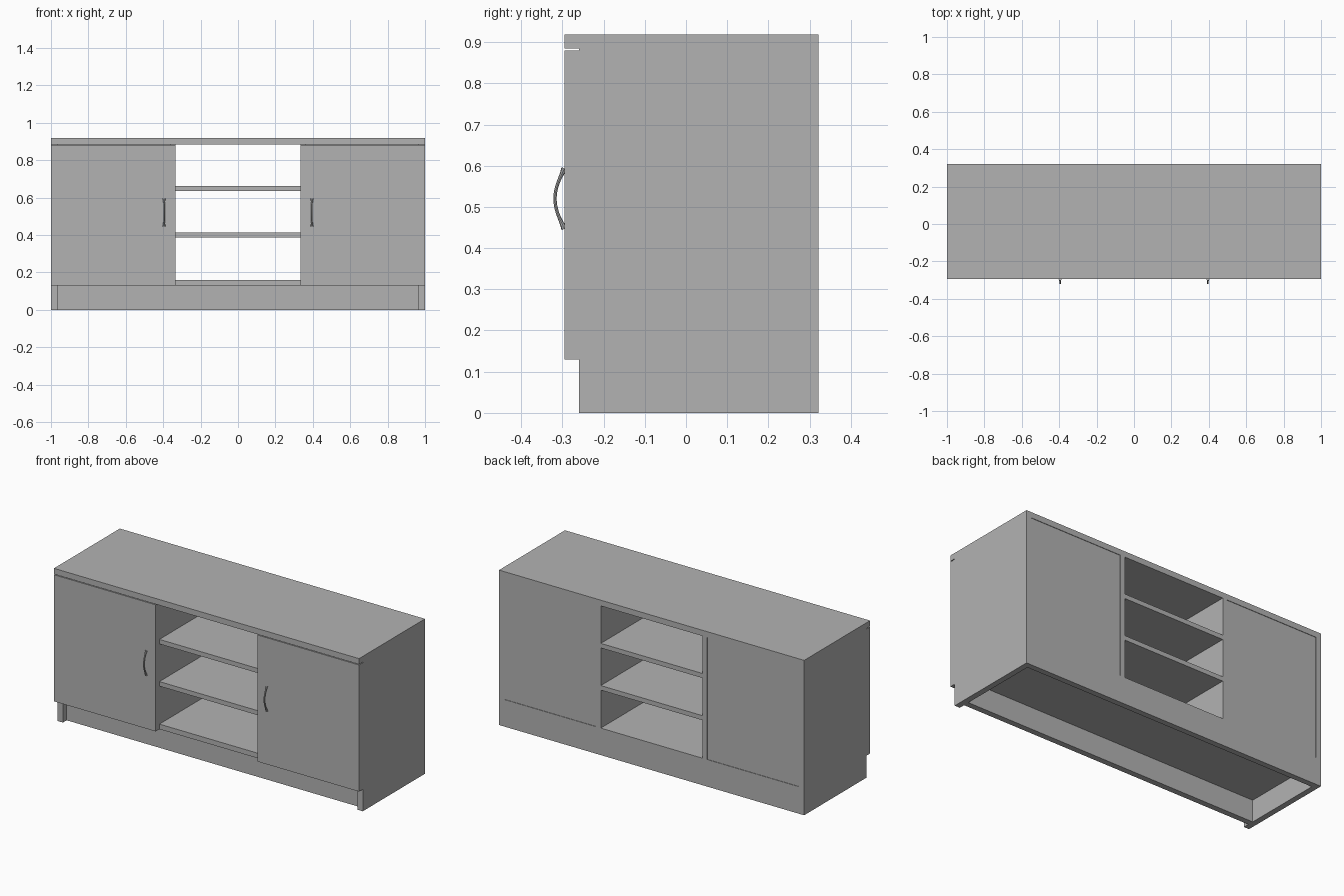
import bpy
import math

cube = bpy.data.objects.get("Cube")
if cube:
    bpy.data.objects.remove(cube, do_unlink=True)

# Single matte grey for the whole unit
GREY = (0.45, 0.45, 0.45, 1)
grey = bpy.data.materials.new("plain grey")
grey.use_nodes = True
grey.diffuse_color = GREY
grey.node_tree.nodes["Principled BSDF"].inputs["Base Color"].default_value = GREY

# Shared dimensions
BOARD = 0.034
BACK = 0.322
FRONT = -0.26        # front edge of the carcass
FACE = -0.295        # front of the doors and top
HEIGHT = 0.918
UNDER_TOP = HEIGHT - BOARD
BASE = 0.13          # underside of the bottom board
FLOOR = 0.16         # upper side of the bottom board
OPENING = 0.333      # half width of the open bay
INNER = 1 - BOARD    # inner face of the side panels


def board(name, xs, ys, zs):
    """Axis-aligned board given by its limits on each axis."""
    limits = (xs, ys, zs)
    bpy.ops.mesh.primitive_cube_add(size=1, location=[sum(p) / 2 for p in limits])
    ob = bpy.context.object
    ob.name = name
    ob.scale = [abs(b - a) for a, b in limits]
    bpy.ops.object.transform_apply(location=False, rotation=False, scale=True)
    ob.data.materials.append(grey)
    return ob


def handle(name, x):
    """Bowed pull, slimmer in the middle than at its feet."""
    curve = bpy.data.curves.new(name, "CURVE")
    curve.dimensions = "3D"
    curve.bevel_depth = 0.005
    curve.bevel_resolution = 2
    curve.use_fill_caps = True
    count = 17
    path = curve.splines.new("POLY")
    path.points.add(count - 1)
    for i, point in enumerate(path.points):
        t = 2 * i / (count - 1) - 1
        y = FACE - 0.023 * math.cos(t * math.pi / 2)
        point.co = (x, y, 0.52 + 0.073 * t, 1)
        point.radius = 0.8 + 0.8 * t ** 6
    ob = bpy.data.objects.new(name, curve)
    bpy.context.collection.objects.link(ob)
    bpy.ops.object.select_all(action="DESELECT")
    ob.select_set(True)
    bpy.context.view_layer.objects.active = ob
    bpy.ops.object.convert(target="MESH")
    ob = bpy.context.object
    ob.data.materials.clear()
    ob.data.materials.append(grey)
    bpy.ops.object.shade_smooth_by_angle()


# Top, bottom and plinth
board("top", (-1, 1), (FACE, BACK), (UNDER_TOP, HEIGHT))
board("bottom_board", (-INNER, INNER), (FRONT, BACK), (BASE, FLOOR))
board("plinth_front", (-INNER, INNER), (FRONT + 0.035, FRONT + 0.07), (0, BASE))
board("plinth_back", (-INNER, INNER), (BACK - BOARD, BACK), (0, BASE))

# Parts mirrored left and right
for side, s in (("left", 1), ("right", -1)):
    divider_out = OPENING + 0.03
    board(side + "_side_panel", (s * INNER, s), (FRONT, BACK), (0, UNDER_TOP))
    board(side + "_divider", (s * OPENING, s * divider_out), (FRONT, BACK), (FLOOR, UNDER_TOP))
    board(side + "_back_panel", (s * divider_out, s * INNER),
          (BACK - BOARD, BACK - 0.003), (FLOOR, UNDER_TOP))
    board(side + "_door", (s * OPENING, s), (FACE, FRONT), (BASE, 0.88))
    handle(side + "_handle", s * 0.395)

# Open shelves between the dividers
for name, z in (("lower_shelf", 0.385), ("upper_shelf", 0.635)):
    board(name, (-OPENING, OPENING), (FRONT, BACK), (z, z + 0.027))
